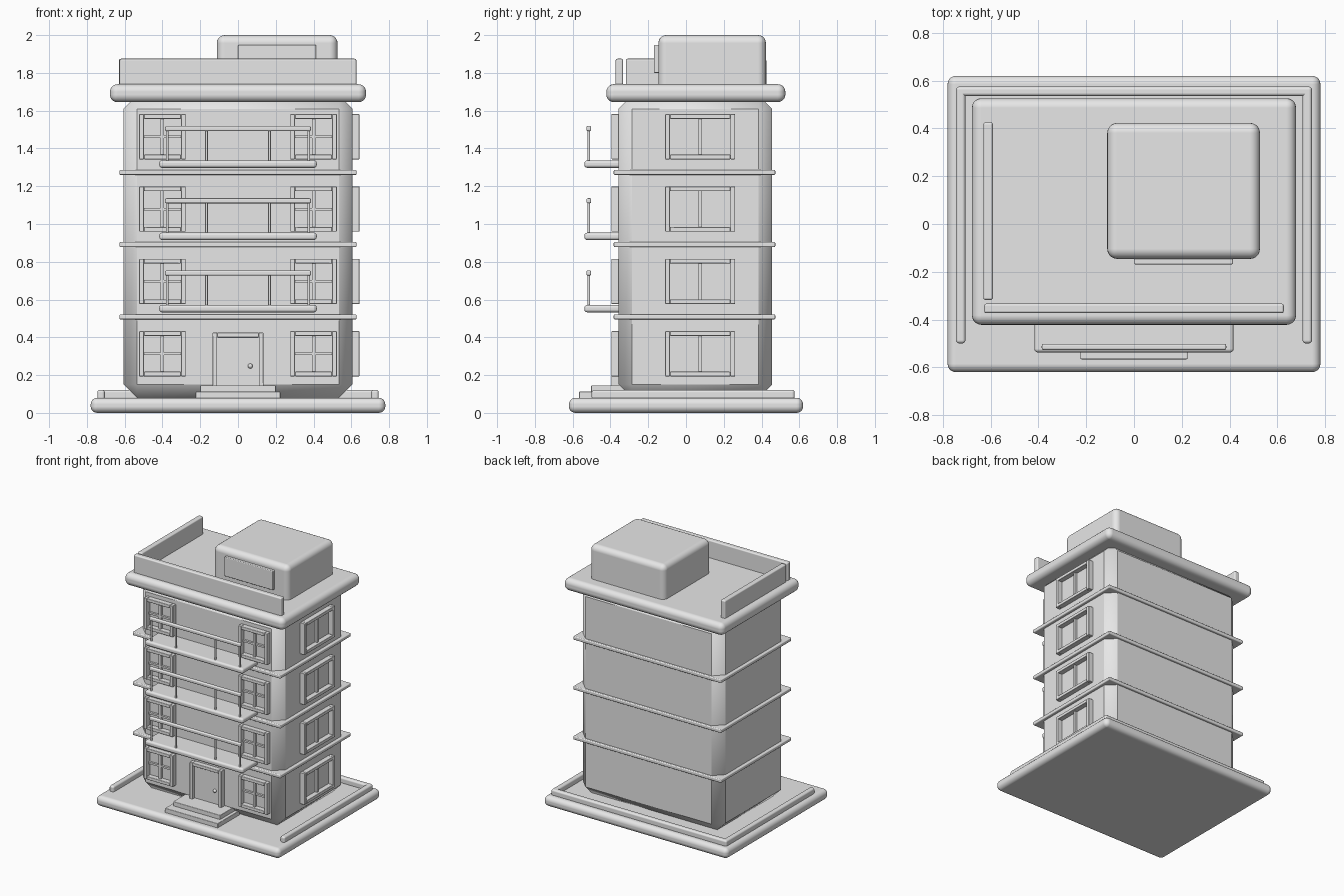
import bpy, bmesh, math
from mathutils import Vector

if "Cube" in bpy.data.objects:
    bpy.data.objects.remove(bpy.data.objects["Cube"], do_unlink=True)

grey = bpy.data.materials.new("plain_grey")
grey.use_nodes = True
grey.diffuse_color = (0.8, 0.8, 0.8, 1)
grey.node_tree.nodes["Principled BSDF"].inputs["Base Color"].default_value = (0.8, 0.8, 0.8, 1)
parts = []


def finish(name, bm, bevel=0.0, segments=3):
    mesh = bpy.data.meshes.new(name)
    bm.to_mesh(mesh)
    bm.free()
    mesh.materials.append(grey)
    ob = bpy.data.objects.new(name, mesh)
    bpy.context.collection.objects.link(ob)
    if bevel:
        mod = ob.modifiers.new("rounded_edges", "BEVEL")
        mod.width, mod.segments = bevel, segments
        mod.harden_normals = segments > 1
    parts.append(ob)
    return ob


def boxes(name, spans, bevel=0.0, segments=3):
    """One object from boxes given as (x0, x1, y0, y1, z0, z1)."""
    bm = bmesh.new()
    for x0, x1, y0, y1, z0, z1 in spans:
        verts = bmesh.ops.create_cube(bm, size=1)["verts"]
        bmesh.ops.scale(bm, verts=verts, vec=(x1 - x0, y1 - y0, z1 - z0))
        bmesh.ops.translate(bm, verts=verts, vec=((x0 + x1) / 2, (y0 + y1) / 2, (z0 + z1) / 2))
    return finish(name, bm, bevel, segments)


def box(name, *span, bevel=0.0, segments=3):
    return boxes(name, [span], bevel, segments)


def rod(bm, x, y, z0, z1, radius):
    verts = bmesh.ops.create_cone(bm, cap_ends=True, segments=12, radius1=radius,
                                  radius2=radius, depth=z1 - z0)["verts"]
    bmesh.ops.translate(bm, verts=verts, vec=(x, y, (z0 + z1) / 2))


def window(name, half, cross_bar, location, turn=0.0):
    """Raised frame with glazing bars, standing off the wall at local y = 0."""
    w, h, d = 0.025, 0.12, 0.038
    frame = boxes(name + "_frame", [
        (-half, -half + w, -d, 0.01, -h, h), (half - w, half, -d, 0.01, -h, h),
        (-half + w, half - w, -d, 0.01, h - w, h),
        (-half + w, half - w, -d, 0.01, -h, -h + w)], 0.004, 2)
    bars = [(-0.009, 0.009, -0.02, 0.01, -h + w, h - w)]
    if cross_bar:
        bars.append((-half + w, half - w, -0.016, 0.01, -0.007, 0.007))
    glazing = boxes(name + "_bars", bars)
    for ob in (frame, glazing):
        ob.location = location
        ob.rotation_euler.z = turn


# Ground slab and the low kerb around three sides
box("ground_slab", -0.78, 0.78, -0.62, 0.62, 0, 0.08, bevel=0.035, segments=5)
for side, s in (("left", 1), ("right", -1)):
    xs = sorted((s * 0.705, s * 0.745))
    box(side + "_kerb", *xs, -0.5, 0.575, 0.07, 0.122, bevel=0.014)
box("back_kerb", -0.745, 0.745, 0.535, 0.575, 0.07, 0.122, bevel=0.014)

# Building body with flat chamfered edges
box("building_body", -0.605, 0.605, -0.357, 0.455, 0.08, 1.68, bevel=0.07, segments=1)

# Entrance steps and door
box("lower_step", -0.224, 0.224, -0.566, -0.3, 0.075, 0.113, bevel=0.005)
box("upper_step", -0.2, 0.2, -0.502, -0.3, 0.11, 0.146, bevel=0.005)
boxes("door_frame", [(-0.135, -0.11, -0.395, -0.34, 0.14, 0.425),
                     (0.11, 0.135, -0.395, -0.34, 0.14, 0.425),
                     (-0.11, 0.11, -0.395, -0.34, 0.4, 0.425)], 0.004, 2)
box("door", -0.11, 0.11, -0.367, -0.34, 0.14, 0.4)
bm = bmesh.new()
bmesh.ops.create_uvsphere(bm, u_segments=16, v_segments=10, radius=0.013)
finish("door_knob", bm).location = (0.065, -0.373, 0.248)

# Windows on every storey: two on the front, one wide one on the side
for storey in range(4):
    z = 0.313 + storey * 0.383
    for side, x in (("left", 0.4), ("right", -0.4)):
        window(f"{side}_window_{storey}", 0.123, True, (x, -0.357, z))
    window(f"side_window_{storey}", 0.185, False, (0.605, 0.075, z), math.pi / 2)

# Storey bands and balconies with railings
for storey in range(3):
    lift = storey * 0.3825
    box(f"storey_band_{storey}", -0.628, 0.628, -0.383, 0.473,
        0.495 + lift, 0.522 + lift, bevel=0.007)
    box(f"balcony_slab_{storey}", -0.417, 0.417, -0.538, -0.34,
        0.532 + lift, 0.572 + lift, bevel=0.016)
    bm = bmesh.new()
    for x in (-0.375, -0.167, 0.167, 0.375):
        rod(bm, x, -0.514, 0.565 + lift, 0.74 + lift, 0.007)
    finish(f"railing_posts_{storey}", bm)
    box(f"handrail_{storey}", -0.386, 0.386, -0.527, -0.502,
        0.727 + lift, 0.754 + lift, bevel=0.008)

# Roof slab, parapets, rooftop housing and its blank panel
box("roof_slab", -0.678, 0.678, -0.422, 0.526, 1.645, 1.74, bevel=0.04, segments=5)
box("front_parapet", -0.627, 0.627, -0.373, -0.333, 1.72, 1.875, bevel=0.01)
box("side_parapet", -0.63, -0.59, -0.318, 0.425, 1.72, 1.875, bevel=0.01)
box("rooftop_housing", -0.112, 0.527, -0.146, 0.423, 1.7, 2.0, bevel=0.042, segments=5)
box("rooftop_panel", 0.0, 0.414, -0.169, -0.13, 1.8, 1.948, bevel=0.006)

# Smooth shading with sharp edges kept
bpy.ops.object.select_all(action="DESELECT")
for ob in parts:
    ob.select_set(True)
bpy.context.view_layer.objects.active = parts[0]
bpy.ops.object.shade_smooth_by_angle(angle=math.radians(32))
